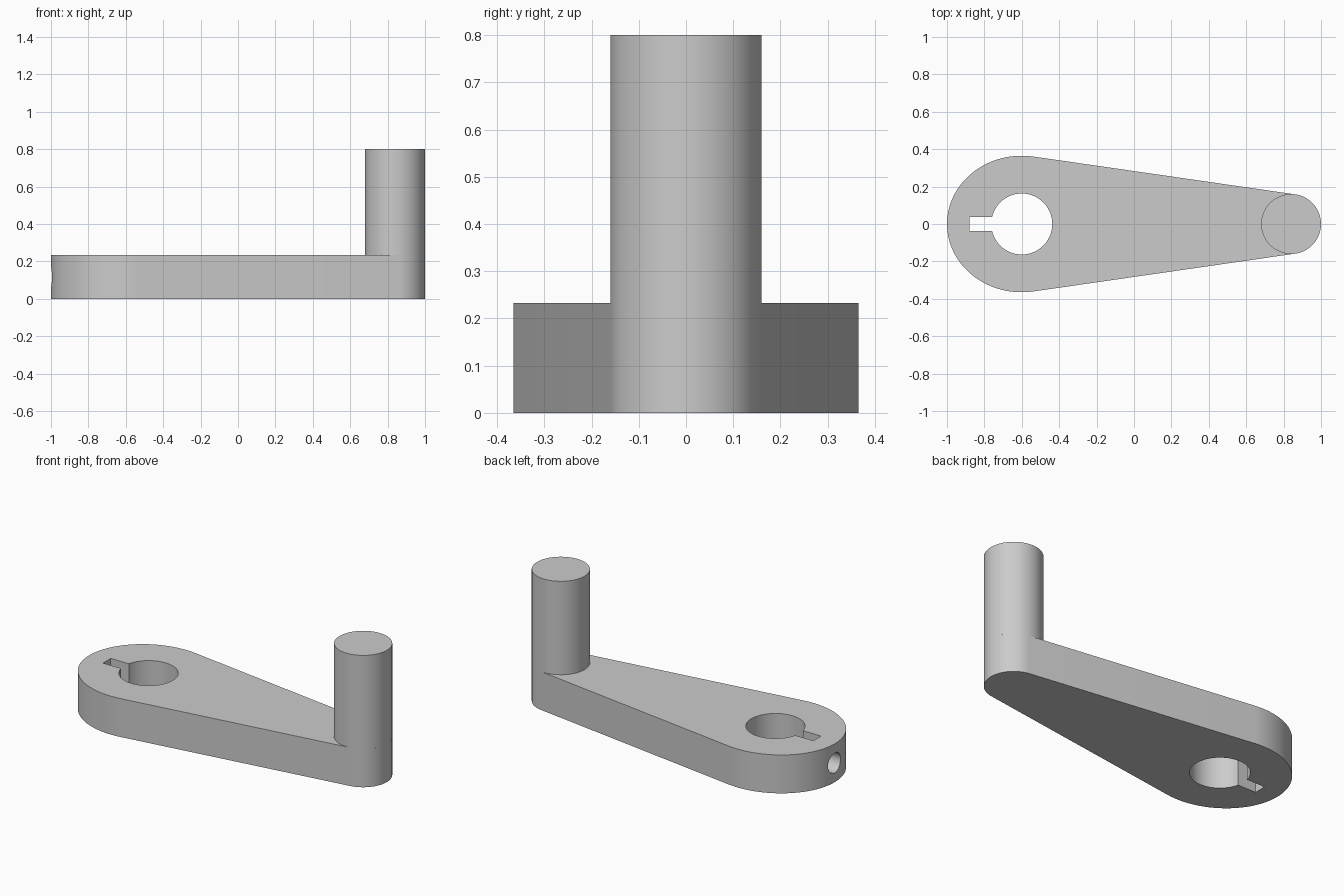
import bpy, bmesh, math
from mathutils import Matrix, Vector

if "Cube" in bpy.data.objects:
    bpy.data.objects.remove(bpy.data.objects["Cube"], do_unlink=True)

ARM_HEIGHT, TOTAL_HEIGHT = 0.233, 0.8
BORE_X, PIN_X, PIN_RADIUS = -0.6, 0.84, 0.16

grey = bpy.data.materials.new("plain grey")
grey.use_nodes = True
grey.diffuse_color = (0.6, 0.6, 0.6, 1)
grey.node_tree.nodes["Principled BSDF"].inputs["Base Color"].default_value = (0.6, 0.6, 0.6, 1)


def add_object(name, bm):
    bmesh.ops.recalc_face_normals(bm, faces=bm.faces)
    mesh = bpy.data.meshes.new(name)
    bm.to_mesh(mesh)
    bm.free()
    mesh.materials.append(grey)
    obj = bpy.data.objects.new(name, mesh)
    bpy.context.collection.objects.link(obj)
    return obj


def cylinder(name, radius, depth, matrix):
    bm = bmesh.new()
    bmesh.ops.create_cone(bm, cap_ends=True, segments=64, radius1=radius,
                          radius2=radius, depth=depth, matrix=matrix)
    return add_object(name, bm)


def box(name, size, center):
    bm = bmesh.new()
    bmesh.ops.create_cube(bm, size=1, matrix=Matrix.Translation(center) @ Matrix.Diagonal((*size, 1)))
    return add_object(name, bm)


def arc(cx, rx, ry, start, end, steps):
    angles = [math.radians(start + (end - start) * i / steps) for i in range(steps + 1)]
    return [Vector((cx + rx * math.cos(a), ry * math.sin(a), 0)) for a in angles]


def cut(target, cutter):
    mod = target.modifiers.new("cut", 'BOOLEAN')
    mod.operation, mod.solver, mod.object = 'DIFFERENCE', 'EXACT', cutter
    bpy.context.view_layer.objects.active = target
    bpy.ops.object.modifier_apply(modifier=mod.name)
    bpy.data.objects.remove(cutter, do_unlink=True)


# Tapered arm: oval hub end joined by straight sides to the round pin end
outline = arc(BORE_X, 0.4, 0.365, 81, 279, 56) + arc(PIN_X, PIN_RADIUS, PIN_RADIUS, -82, 82, 32)
bm = bmesh.new()
face = bm.faces.new([bm.verts.new(p) for p in outline])
top = bmesh.ops.extrude_face_region(bm, geom=[face])
bmesh.ops.translate(bm, vec=(0, 0, ARM_HEIGHT),
                    verts=[v for v in top["geom"] if isinstance(v, bmesh.types.BMVert)])
arm = add_object("crank_arm", bm)

# Shaft bore, keyway and set screw hole
mid = ARM_HEIGHT / 2
cut(arm, cylinder("bore_cutter", 0.163, 1, Matrix.Translation((BORE_X, 0, mid))))
cut(arm, box("keyway_cutter", (0.24, 0.074, 1), (-0.76, 0, mid)))
cut(arm, cylinder("screw_hole_cutter", 0.06, 0.3,
                  Matrix.Translation((-1.04, 0, mid)) @ Matrix.Rotation(math.pi / 2, 4, 'Y')))

# Handle pin standing on the narrow end
pin_height = TOTAL_HEIGHT - ARM_HEIGHT
pin = cylinder("handle_pin", PIN_RADIUS, pin_height,
               Matrix.Translation((PIN_X, 0, ARM_HEIGHT + pin_height / 2)))

# Smooth the curved walls and keep the rims sharp
for obj in (arm, pin):
    bpy.ops.object.select_all(action='DESELECT')
    obj.select_set(True)
    bpy.context.view_layer.objects.active = obj
    bpy.ops.object.shade_smooth_by_angle(angle=math.radians(30))
